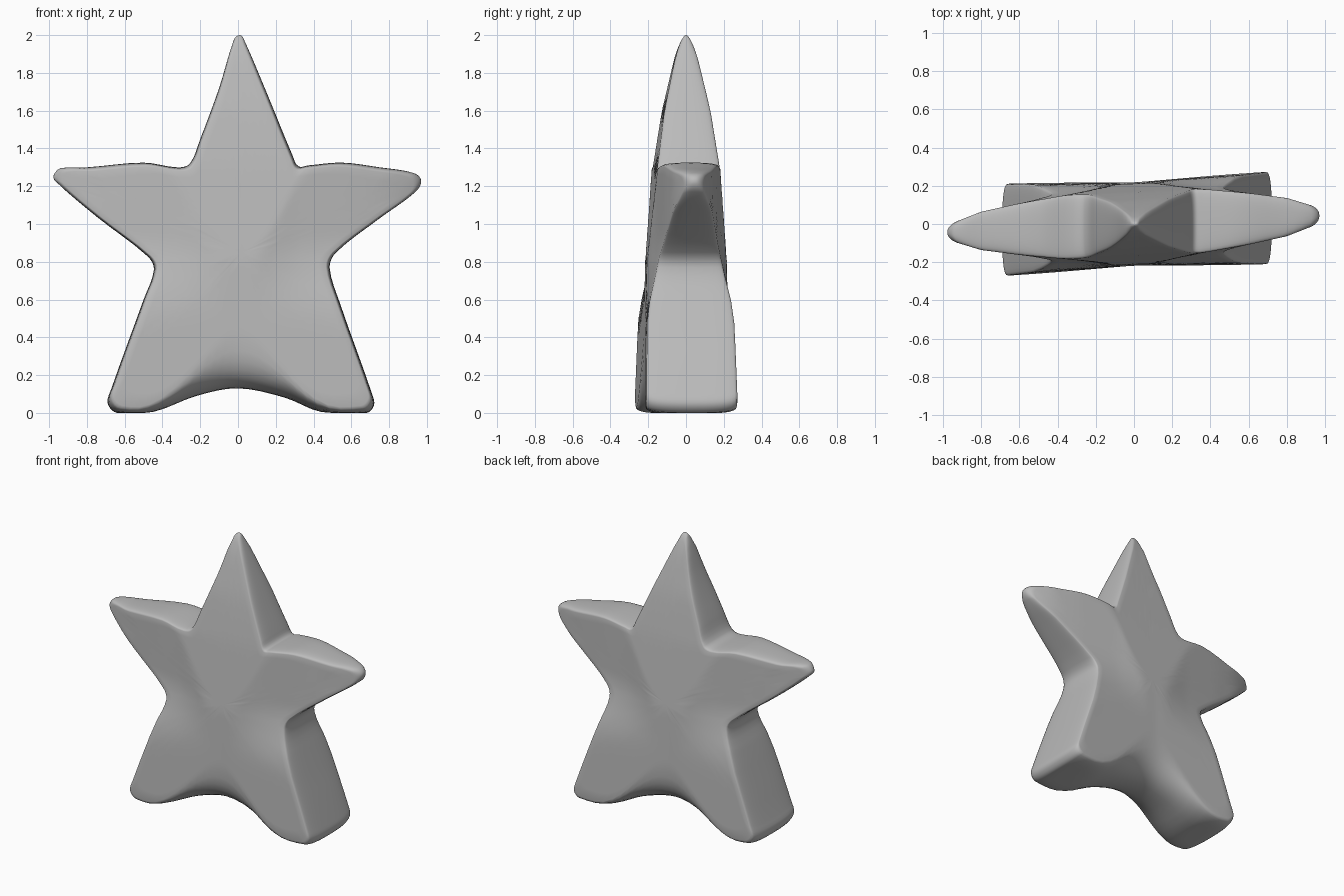
import bpy, bmesh, math
from mathutils import Vector

if "Cube" in bpy.data.objects:
    bpy.data.objects.remove(bpy.data.objects["Cube"])

grey = bpy.data.materials.new("plain grey")
grey.use_nodes = True
colour = (0.5, 0.5, 0.5, 1)
grey.diffuse_color = colour
grey.node_tree.nodes["Principled BSDF"].inputs["Base Color"].default_value = colour

# Star outline in x, z, clockwise from the top point
OUTLINE = [(0.01, 2.0), (0.03, 1.98), (0.15, 1.7), (0.29, 1.36), (0.32, 1.305),
           (0.37, 1.31), (0.55, 1.325), (0.75, 1.3), (0.93, 1.27), (0.97, 1.23),
           (0.94, 1.17), (0.75, 1.03), (0.52, 0.85), (0.485, 0.77), (0.54, 0.58),
           (0.71, 0.1), (0.72, 0.04), (0.68, 0.0), (0.44, 0.005), (0.25, 0.08),
           (0.0, 0.13), (-0.22, 0.09), (-0.45, 0.005), (-0.64, 0.0), (-0.69, 0.05),
           (-0.67, 0.13), (-0.5, 0.6), (-0.445, 0.76), (-0.48, 0.83), (-0.75, 1.04),
           (-0.97, 1.23), (-0.975, 1.26), (-0.94, 1.295), (-0.8, 1.3), (-0.5, 1.325),
           (-0.32, 1.3), (-0.255, 1.32), (-0.2, 1.45), (-0.1, 1.72), (-0.02, 1.98)]
CENTRE = Vector((0.02, 0.85))
HEIGHT = [(0, 0.225), (0.8, 0.212), (1.3, 0.165), (1.6, 0.122), (1.9, 0.055), (2, 0.015)]
REACH = [(0, 0.23), (0.3, 0.175), (0.6, 0.135), (0.8, 0.1), (0.93, 0.055), (1, 0.02)]


def lookup(table, v):
    for (a, p), (b, q) in zip(table, table[1:]):
        if v <= b:
            return p + (q - p) * max(0, (v - a) / (b - a))
    return table[-1][1]


def smooth(a, b, v):
    t = min(1, max(0, (v - a) / (b - a)))
    return t * t * (3 - 2 * t)


def half_depth(x, z):
    # Legs flare slightly; the head and arms taper to their tips
    body = lookup(HEIGHT, z) + 0.025 * abs(x) * (1 - smooth(0.4, 0.9, z))
    arm = min(body, lookup(REACH, abs(x)))
    return body + (arm - body) * smooth(0.5, 0.95, z)


def densify(points, cuts=4):
    # Cubic interpolation through the outline points
    out, n = [], len(points)
    for i in range(n):
        a, b, c, d = (Vector(points[(i + k) % n]) for k in (-1, 0, 1, 2))
        span = (c - b).length
        m1 = (c - a) / max((c - a).length, 1e-6) * span
        m2 = (d - b) / max((d - b).length, 1e-6) * span
        for k in range(cuts):
            t = k / cuts
            out.append(b * (2*t**3 - 3*t**2 + 1) + m1 * (t**3 - 2*t**2 + t)
                       + c * (3*t**2 - 2*t**3) + m2 * (t**3 - t**2))
    return out


def star_body():
    bm = bmesh.new()
    loop = densify(OUTLINE)

    def vert(p, scale, lift):
        q = CENTRE + (p - CENTRE) * scale
        y = 0.045 * q.x + half_depth(q.x, q.y) * lift
        return bm.verts.new((q.x, y, max(0, q.y)))

    def edge_round(p):
        # Broad rounding under the arch, tight rounding elsewhere
        arch = (1 - smooth(0.05, 0.55, abs(p.x))) if p.y < 0.4 else 0
        return 0.045 + 0.36 * arch

    edge_steps, face_steps = 8, 12
    half = [(math.sin(a), math.cos(a)) for a in
            (k / edge_steps * math.pi / 2 for k in range(edge_steps + 1))]
    rings = []
    for side in (-1, 1):
        part = []
        for s, c in half:
            part.append([vert(p, 1 - edge_round(p) * (1 - c ** 0.7), side * s ** 0.8)
                         for p in loop] if s or side < 0 else None)
        for k in range(1, face_steps):
            part.append([vert(p, (1 - edge_round(p)) * (1 - k / face_steps), side)
                         for p in loop])
        rings.append(part)
    rings[1][0] = rings[0][0]

    n = len(loop)
    for side, part in zip((-1, 1), rings):
        for a, b in zip(part, part[1:]):
            for i in range(n):
                j = (i + 1) % n
                bm.faces.new((a[i], a[j], b[j], b[i]))
        pole = vert(CENTRE, 0, side)
        for i in range(n):
            bm.faces.new((part[-1][i], part[-1][(i + 1) % n], pole))
    bmesh.ops.recalc_face_normals(bm, faces=bm.faces)
    mesh = bpy.data.meshes.new("star_body")
    bm.to_mesh(mesh)
    bm.free()
    mesh.materials.append(grey)
    obj = bpy.data.objects.new("star_body", mesh)
    bpy.context.collection.objects.link(obj)
    return obj


star = star_body()
bpy.context.view_layer.objects.active = star
star.select_set(True)
bpy.ops.object.shade_smooth_by_angle(angle=math.radians(50))
